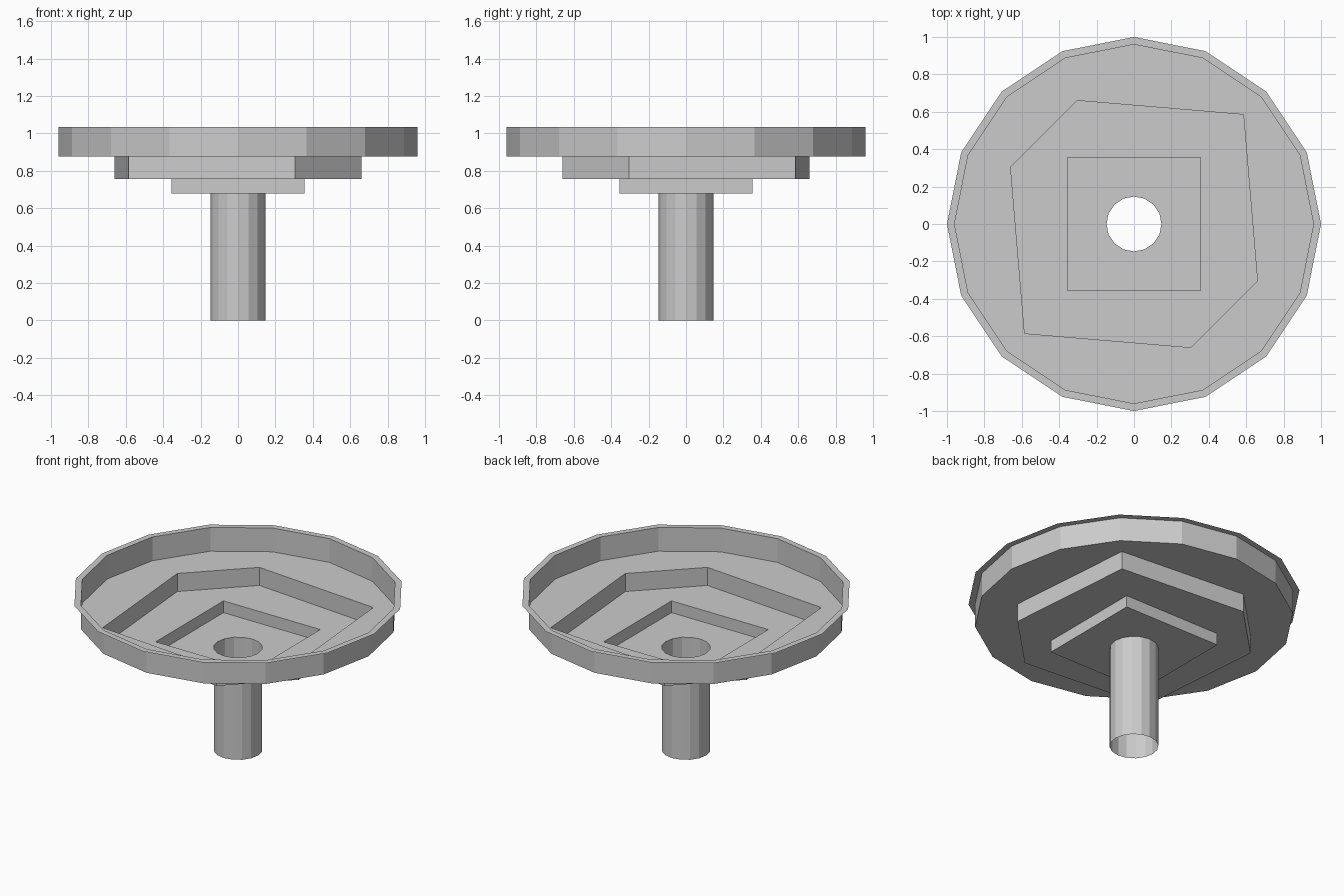
import bpy, bmesh
from math import cos, sin, tau

if "Cube" in bpy.data.objects:
    bpy.data.objects.remove(bpy.data.objects["Cube"])


def ngon(radius, sides, offset=0.0):
    return [(radius * cos(tau * (i + offset) / sides),
             radius * sin(tau * (i + offset) / sides)) for i in range(sides)]


def ring(bm, outline, z):
    """Closed loop of vertices and edges at height z."""
    verts = [bm.verts.new((x, y, z)) for x, y in outline]
    edges = [bm.edges.new((verts[i - 1], verts[i])) for i in range(len(verts))]
    return verts, edges


def walls(bm, low, high):
    for i in range(len(low)):
        bm.faces.new((low[i - 1], low[i], high[i], high[i - 1]))


def finish(name, bm):
    bmesh.ops.recalc_face_normals(bm, faces=bm.faces)
    mesh = bpy.data.meshes.new(name)
    bm.to_mesh(mesh)
    bm.free()
    obj = bpy.data.objects.new(name, mesh)
    bpy.context.collection.objects.link(obj)
    return obj


def stepped_tray(name, outline, top, bottom, hole):
    """Thin upright wall with a flat floor pierced by the next outline."""
    bm = bmesh.new()
    high, _ = ring(bm, outline, top)
    low, low_edges = ring(bm, outline, bottom)
    _, hole_edges = ring(bm, hole, bottom)
    bmesh.ops.triangle_fill(bm, edges=low_edges + hole_edges,
                            use_beauty=True, normal=(0, 0, 1))
    walls(bm, low, high)
    return finish(name, bm)


# Outlines of the nested levels
lip = ngon(1.0, 16)
rim = ngon(0.96, 16)
half = [(0.585, 0.585), (-0.305, 0.66), (-0.66, 0.305)]
hexagon = half + [(-x, -y) for x, y in half]
square = ngon(0.503, 4, 0.5)
pipe = ngon(0.147, 16)

# Flat lip around the top edge
bm = bmesh.new()
walls(bm, ring(bm, rim, 1.035)[0], ring(bm, lip, 1.035)[0])
finish("rim_lip", bm)

# Three trays stepping down to the pipe
stepped_tray("upper_tray", rim, 1.035, 0.877, hexagon)
stepped_tray("middle_tray", hexagon, 0.877, 0.757, square)
stepped_tray("lower_tray", square, 0.757, 0.679, pipe)

# Open drain pipe
bm = bmesh.new()
walls(bm, ring(bm, pipe, 0.0)[0], ring(bm, pipe, 0.679)[0])
finish("drain_pipe", bm)
